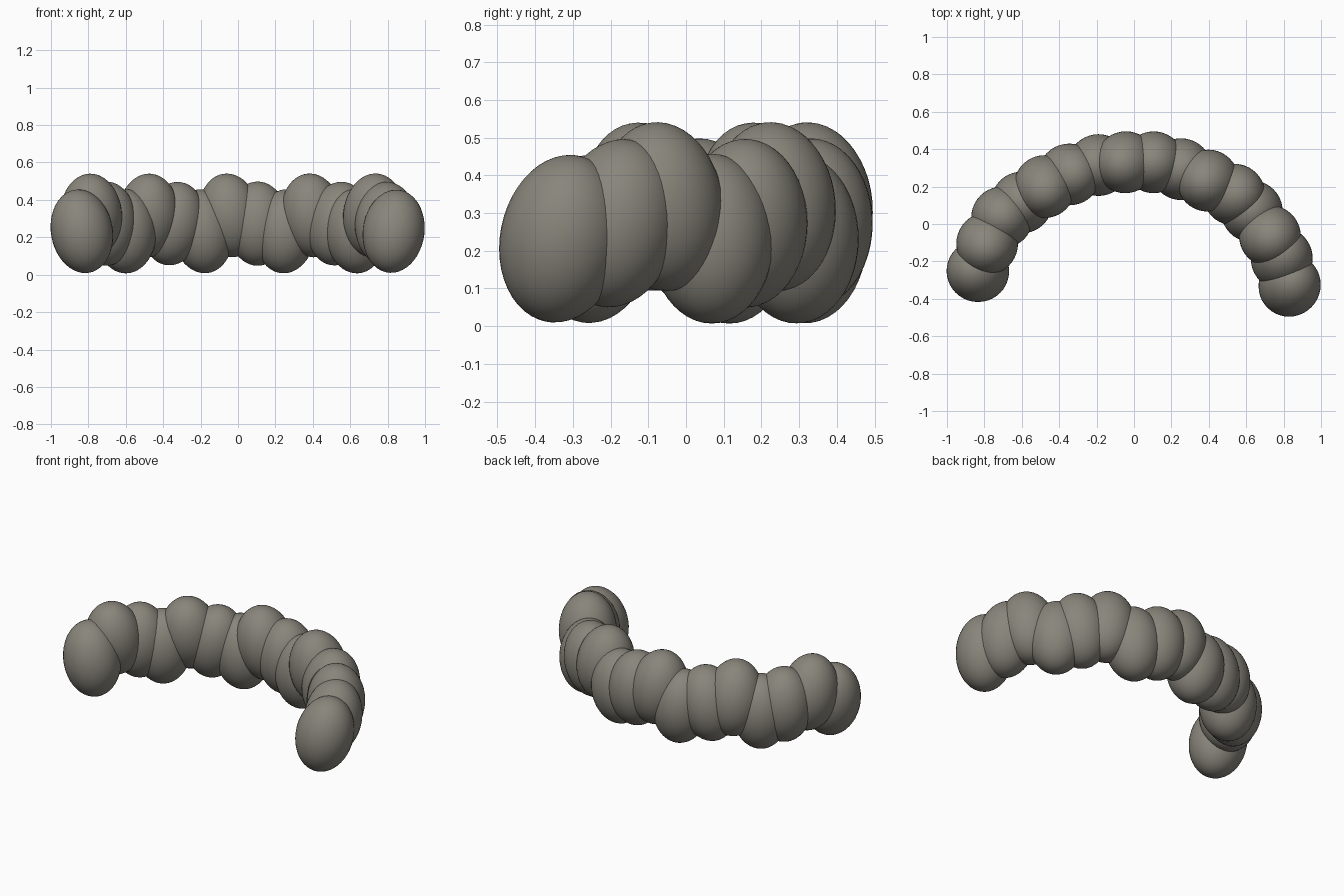
import bpy
from mathutils import Vector

R, RZ = 0.165, 0.225            # egg-shaped segment radii
HEIGHTS = (0.232, 0.317, 0.273)  # low, high, middle, repeating along the arch

# segment centre x, y and lean of the top in x, y (radians)
SEGMENTS = [
    (-0.835, -0.252, -0.18, 0.05), (-0.785, -0.105, -0.05, -0.20),
    (-0.705, 0.035, 0.00, 0.00), (-0.600, 0.115, 0.00, 0.00),
    (-0.478, 0.200, 0.03, -0.20), (-0.345, 0.265, 0.22, 0.00),
    (-0.190, 0.315, -0.12, 0.00), (-0.045, 0.330, -0.15, -0.08),
    (0.105, 0.330, 0.00, 0.00), (0.252, 0.293, 0.08, 0.00),
    (0.395, 0.232, -0.12, -0.08), (0.535, 0.157, 0.18, 0.00),
    (0.630, 0.068, -0.05, 0.00), (0.727, -0.065, 0.08, -0.12),
    (0.790, -0.185, 0.05, 0.20), (0.832, -0.328, 0.14, 0.20),
]

grey = bpy.data.materials.new("warm_grey")
grey.diffuse_color = (0.25, 0.235, 0.20, 1.0)

# chain of overlapping eggs bent into an arch
for i, (x, y, lean_x, lean_y) in enumerate(SEGMENTS):
    bpy.ops.mesh.primitive_uv_sphere_add(segments=40, ring_count=24, radius=1,
                                         location=(x, y, HEIGHTS[i % 3]))
    egg = bpy.context.object
    egg.name = f"body_segment_{i + 1}"
    egg.scale = (R, R, RZ)
    axis = Vector((lean_x, lean_y, 1.0))
    egg.rotation_mode = 'QUATERNION'
    egg.rotation_quaternion = Vector((0, 0, 1)).rotation_difference(axis)
    egg.data.materials.append(grey)
    bpy.ops.object.shade_smooth()
